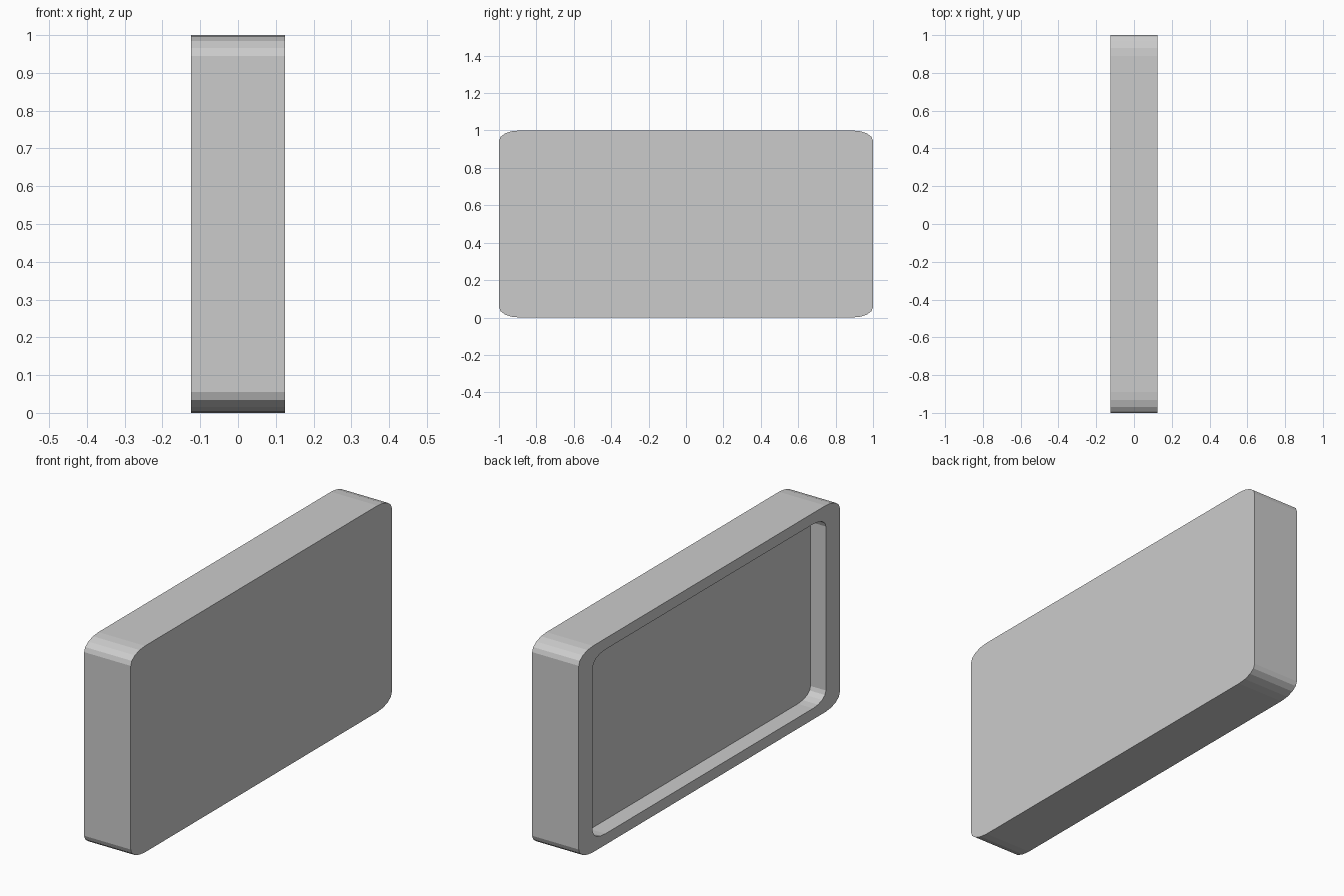
import bpy
import bmesh
from math import sin, cos, radians

if "Cube" in bpy.data.objects:
    bpy.data.objects.remove(bpy.data.objects["Cube"])

HALF_Y, HALF_Z = 1.0, 0.5      # outer half sizes
RY, RZ = 0.11, 0.055           # elliptical corner radii
FRONT_X, BACK_X = 0.125, -0.125
FLOOR_X = -0.043               # recess floor
INNER = 0.893                  # recess outline relative to the outer one
SEGS = 4


def rounded_ring(bm, x, scale):
    """Ring of vertices around a rounded rectangle in the plane at x."""
    ring = []
    for q, (sy, sz) in enumerate([(1, 1), (-1, 1), (-1, -1), (1, -1)]):
        for i in range(SEGS + 1):
            a = radians(90 * q + 90 * i / SEGS)
            y = sy * (HALF_Y - RY) + RY * cos(a)
            z = sz * (HALF_Z - RZ) + RZ * sin(a)
            ring.append(bm.verts.new((x, y * scale, z * scale + HALF_Z)))
    return ring


def bridge(bm, a, b):
    n = len(a)
    for i in range(n):
        j = (i + 1) % n
        bm.faces.new((a[i], a[j], b[j], b[i]))


# Shallow tray: front plate, outer wall, rim, recess wall, recess floor
bm = bmesh.new()
rings = [rounded_ring(bm, x, s) for x, s in
         [(FRONT_X, 1), (BACK_X, 1), (BACK_X, INNER), (FLOOR_X, INNER)]]
for a, b in zip(rings, rings[1:]):
    bridge(bm, a, b)
bm.faces.new(rings[0])
bm.faces.new(rings[-1])
bmesh.ops.recalc_face_normals(bm, faces=bm.faces)

mesh = bpy.data.meshes.new("recessed_panel")
bm.to_mesh(mesh)
bm.free()
panel = bpy.data.objects.new("recessed_panel", mesh)
bpy.context.collection.objects.link(panel)
